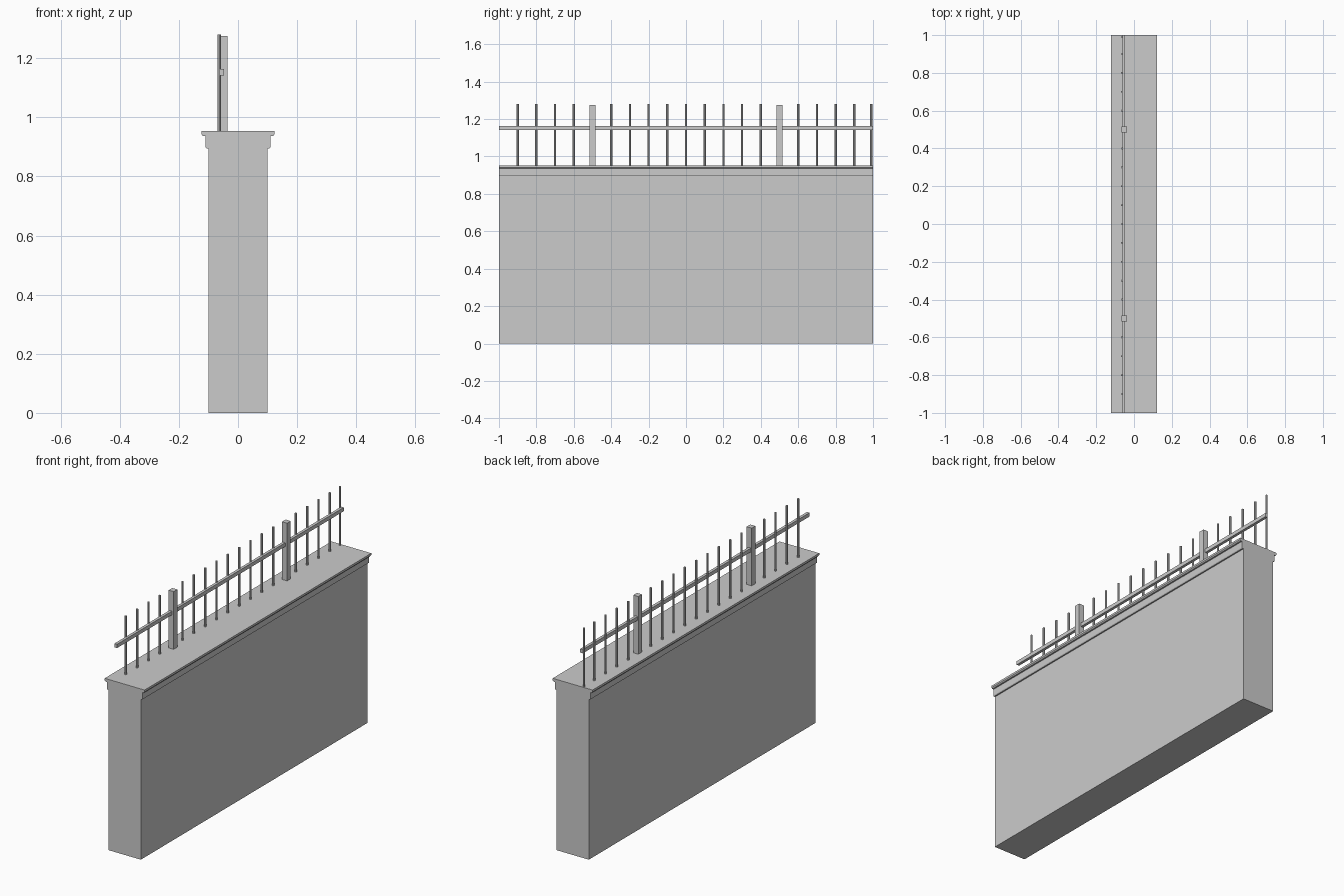
import bpy
import bmesh
from mathutils import Matrix, Vector

if "Cube" in bpy.data.objects:
    bpy.data.objects.remove(bpy.data.objects["Cube"], do_unlink=True)

grey = bpy.data.materials.new("plain_grey")
grey.use_nodes = True
GREY = (0.6, 0.6, 0.6, 1)
grey.diffuse_color = GREY
grey.node_tree.nodes["Principled BSDF"].inputs["Base Color"].default_value = GREY


def finish(name, bm):
    bmesh.ops.recalc_face_normals(bm, faces=bm.faces)
    mesh = bpy.data.meshes.new(name)
    bm.to_mesh(mesh)
    bm.free()
    mesh.materials.append(grey)
    obj = bpy.data.objects.new(name, mesh)
    bpy.context.collection.objects.link(obj)
    return obj


def box(name, low, high):
    low, high = Vector(low), Vector(high)
    bm = bmesh.new()
    bmesh.ops.create_cube(bm, size=1, matrix=Matrix.Translation((low + high) / 2)
                          @ Matrix.Diagonal((high - low).to_4d()))
    return finish(name, bm)


def bar(name, x, y, z0, z1, radius):
    bm = bmesh.new()
    bmesh.ops.create_cone(bm, cap_ends=True, segments=8, radius1=radius, radius2=radius,
                          depth=z1 - z0, matrix=Matrix.Translation((x, y, (z0 + z1) / 2)))
    return finish(name, bm)


def extrude_half_profile(name, half, y0, y1):
    """Mirror an (x, z) outline across x and sweep it along y."""
    outline = half + [(-x, z) for x, z in reversed(half)]
    bm = bmesh.new()
    face = bm.faces.new([bm.verts.new((x, y0, z)) for x, z in outline])
    swept = bmesh.ops.extrude_face_region(bm, geom=[face])["geom"]
    moved = [v for v in swept if isinstance(v, bmesh.types.BMVert)]
    bmesh.ops.translate(bm, verts=moved, vec=(0, y1 - y0, 0))
    return finish(name, bm)


# Masonry wall and its moulded coping
CAP_TOP = 0.953
box("wall", (-0.1, -1, 0), (0.1, 1, 0.895))
extrude_half_profile("coping", [(0.107, 0.895), (0.11, 0.9), (0.11, 0.936), (0.118, 0.936),
                                (0.123, 0.942), (0.123, CAP_TOP)], -1, 1)

# Railing: one long rail, two square posts, round upright bars
box("rail", (-0.063, -1, 1.142), (-0.047, 1, 1.163))
for label, y in (("front", -0.5), ("back", 0.5)):
    box(label + "_post", (-0.067, y - 0.016, CAP_TOP), (-0.036, y + 0.016, 1.275))

for i in range(-9, 11):
    if abs(i) != 5:
        bar("upright_bar", -0.063, min(i / 10, 0.99), CAP_TOP, 1.28, 0.006)
